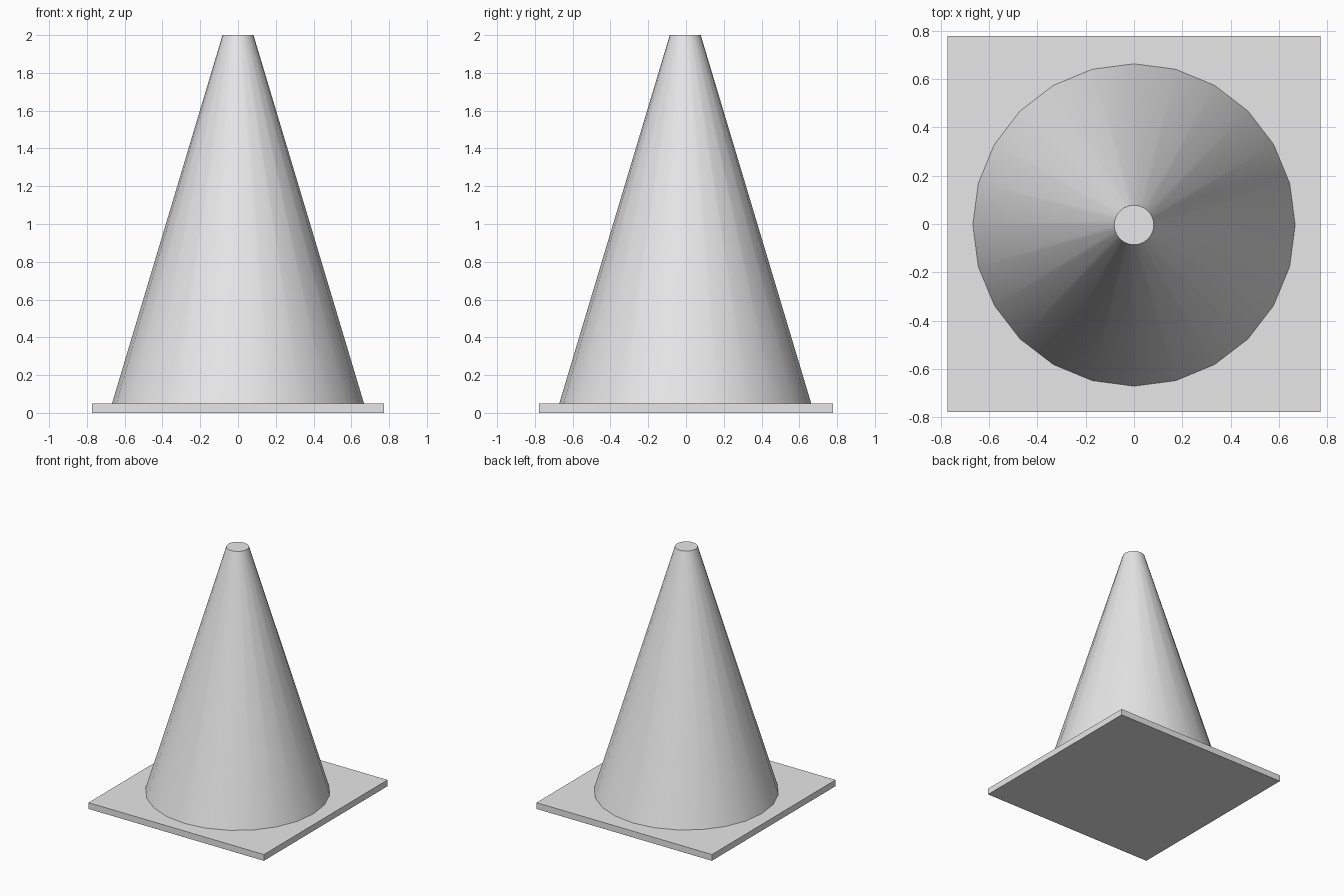
import bpy
import math

cube = bpy.data.objects.get("Cube")
if cube:
    bpy.data.objects.remove(cube, do_unlink=True)

BASE_HEIGHT = 0.05
TOTAL_HEIGHT = 2.0

# Single plain grey
grey = bpy.data.materials.new("light grey")
grey.use_nodes = True
grey.diffuse_color = (0.8, 0.8, 0.8, 1)
grey.node_tree.nodes["Principled BSDF"].inputs["Base Color"].default_value = grey.diffuse_color


def finish(name):
    obj = bpy.context.active_object
    obj.name = obj.data.name = name
    obj.data.materials.append(grey)
    return obj


# Square base plate
bpy.ops.mesh.primitive_cube_add(size=1, location=(0, 0, BASE_HEIGHT / 2))
plate = finish("base_plate")
plate.scale = (1.545, 1.555, BASE_HEIGHT)
bpy.ops.object.transform_apply(location=False, rotation=False, scale=True)

# Truncated cone body with smooth sides and a flat top
bpy.ops.mesh.primitive_cone_add(
    vertices=24, radius1=0.667, radius2=0.082,
    depth=TOTAL_HEIGHT - BASE_HEIGHT,
    location=(0, -0.004, (TOTAL_HEIGHT + BASE_HEIGHT) / 2))
finish("cone_body")
bpy.ops.object.shade_smooth_by_angle(angle=math.radians(30))
